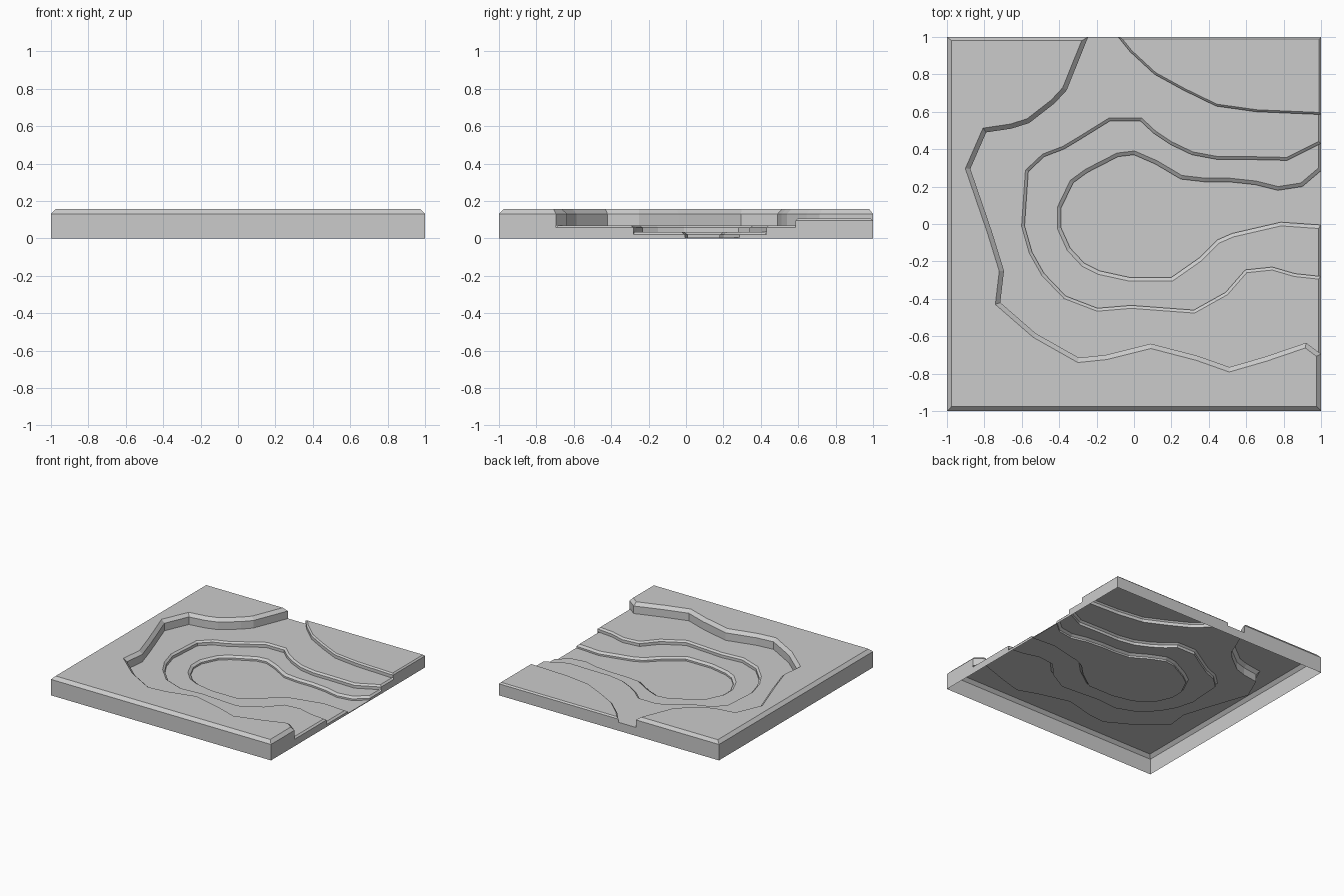
import bpy, bmesh
from mathutils import Vector

if "Cube" in bpy.data.objects:
    bpy.data.objects.remove(bpy.data.objects["Cube"])

# Heights of the stepped levels
FLOOR, LOW, MID, HILL, RIM = 0.006, 0.034, 0.069, 0.106, 0.156

# Contour lines (foot of each step), seen from above
rim_line = [(-.245, 1), (-.36, .715), (-.425, .645), (-.56, .54), (-.655, .51), (-.79, .49),
            (-.875, .295), (-.76, -.04), (-.695, -.25), (-.715, -.42), (-.525, -.585),
            (-.295, -.715), (-.15, -.70), (.09, -.64), (.34, -.705), (.51, -.765),
            (.70, -.71), (.92, -.635), (1, -.695)]
hill_line = [(-.085, 1), (-.02, .92), (.11, .80), (.265, .715), (.44, .63), (.655, .60), (1, .585)]
mid_line = [(1, .43), (.82, .34), (.59, .345), (.445, .345), (.31, .37), (.195, .425), (.105, .485),
            (.035, .55), (-.13, .55), (-.275, .46), (-.375, .40), (-.48, .36), (-.565, .28),
            (-.585, -.01), (-.545, -.15), (-.48, -.265), (-.365, -.385), (-.195, -.45),
            (-.015, -.435), (.32, -.46), (.49, -.365), (.595, -.245), (.74, -.23),
            (.86, -.265), (1, -.28)]
low_line = [(1, .285), (.90, .20), (.77, .18), (.65, .21), (.51, .225), (.38, .225), (.25, .24),
            (.115, .32), (0, .37), (-.085, .36), (-.25, .275), (-.325, .22), (-.39, .085),
            (-.39, -.02), (-.34, -.13), (-.265, -.21), (-.185, -.25), (-.025, -.285),
            (.20, -.285), (.35, -.18), (.445, -.085), (.525, -.05), (.785, .01), (1, -.005)]


def terrace(name, z, drop, runs):
    """Level slab: each run is (points, bevel width, wall foot height or None); runs join counter-clockwise."""
    pts, width, foot = [], [], []
    for line, w, base in runs:
        for p in line[:-1]:
            pts.append(Vector(p))
            width.append(w)
            foot.append(base)
    n = len(pts)
    # Mitred inset with a separate distance per edge
    top = []
    for i in range(n):
        d0 = (pts[i] - pts[i - 1]).normalized()
        d1 = (pts[(i + 1) % n] - pts[i]).normalized()
        n0, n1 = Vector((-d0.y, d0.x)), Vector((-d1.y, d1.x))
        a, b = width[i - 1], width[i]
        det = n0.x * n1.y - n0.y * n1.x
        if abs(det) < 0.01:
            top.append(pts[i] + n1 * b)
        else:
            top.append(pts[i] + Vector((a * n1.y - b * n0.y, b * n0.x - a * n1.x)) / det)

    bm = bmesh.new()
    top_v = [bm.verts.new((p.x, p.y, z)) for p in top]
    bm.faces.new(top_v)
    for i in range(n):
        j = (i + 1) % n
        if foot[i] is None:
            continue
        p, q = pts[i], pts[j]
        edge_z = z - drop if width[i] else z
        # Sloped lip
        if width[i]:
            bm.faces.new([bm.verts.new((p.x, p.y, edge_z)), bm.verts.new((q.x, q.y, edge_z)),
                          top_v[j], top_v[i]])
        # Upright wall, with its corners following a lip only where there is one
        bm.faces.new([bm.verts.new(c) for c in ((p.x, p.y, foot[i]), (q.x, q.y, foot[i]),
                                                (q.x, q.y, edge_z), (p.x, p.y, edge_z))])
    bmesh.ops.remove_doubles(bm, verts=bm.verts, dist=0.0002)
    mesh = bpy.data.meshes.new(name)
    bm.to_mesh(mesh)
    bm.free()
    bpy.context.collection.objects.link(bpy.data.objects.new(name, mesh))


# High ground around the front and left
terrace("high_rim", RIM, 0.025, [
    ([(-1, 1), (-1, -1), (1, -1), (1, -.695)], .025, 0),
    (rim_line[::-1], .025, MID),
    ([rim_line[0], (-1, 1)], .02, 0)])

# Low hill in the back right corner
terrace("corner_hill", HILL, 0.011, [
    (hill_line, .011, MID),
    ([hill_line[-1], (1, 1), hill_line[0]], .011, 0)])

# Wide middle terrace
terrace("middle_terrace", MID, 0.012, [
    ([rim_line[-1], mid_line[-1]], .014, 0),
    (mid_line[::-1], .016, LOW),
    ([mid_line[0], hill_line[-1]], .014, 0),
    (hill_line[::-1], 0, None),
    ([hill_line[0], rim_line[0]], 0, 0),
    (rim_line, 0, None)])

# Lower terrace
terrace("lower_terrace", LOW, 0.014, [
    ([mid_line[-1], low_line[-1]], .014, 0),
    (low_line[::-1], .02, FLOOR),
    ([low_line[0], mid_line[0]], .014, 0),
    (mid_line, 0, None)])

# Basin floor
terrace("basin_floor", FLOOR, 0, [
    (low_line, 0, None),
    ([low_line[-1], low_line[0]], 0, 0)])
